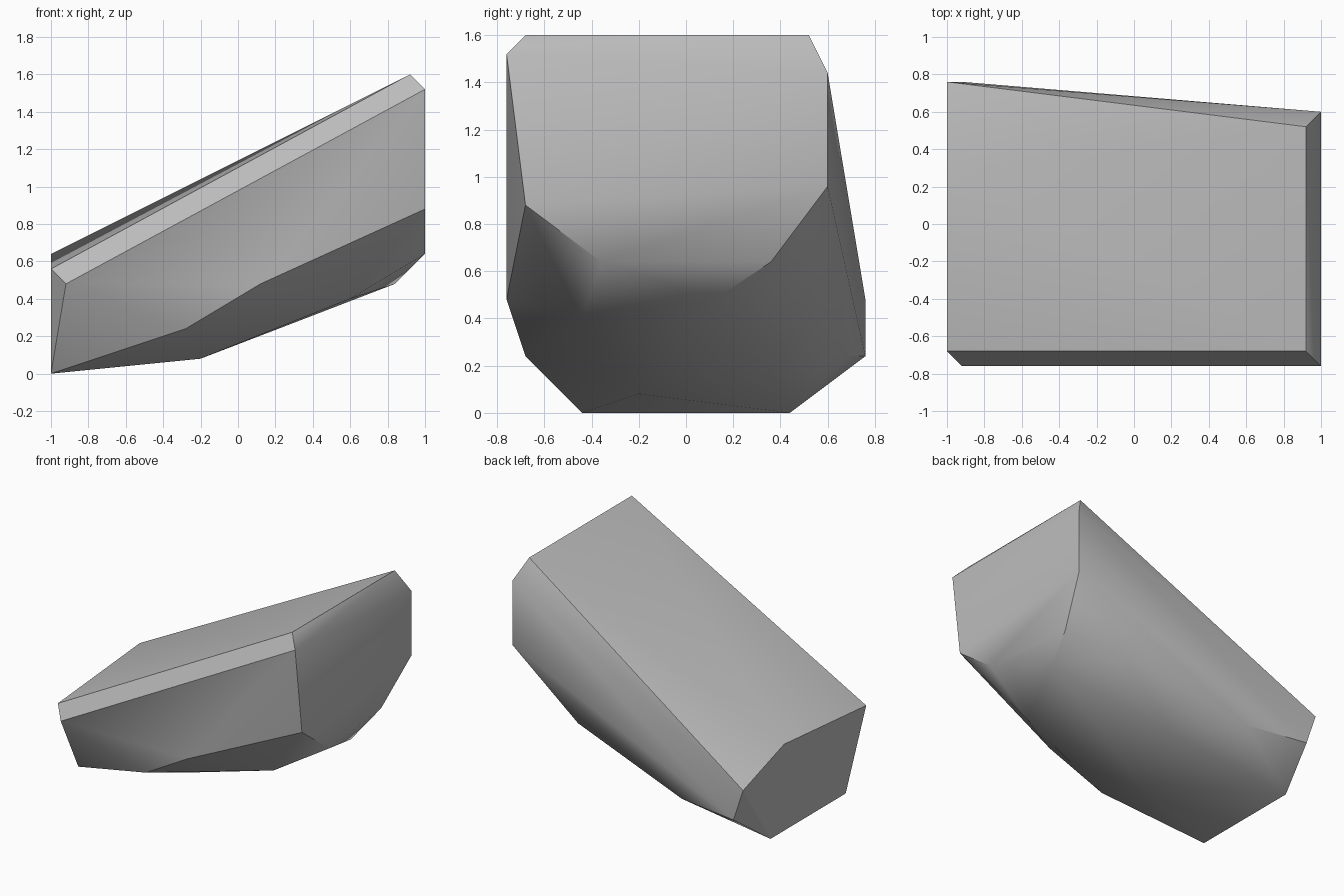
import bpy
import bmesh
import math

default_cube = bpy.data.objects.get("Cube")
if default_cube:
    bpy.data.objects.remove(default_cube, do_unlink=True)


def flat_material(name, value):
    material = bpy.data.materials.new(name)
    material.use_nodes = True
    colour = (value, value, value, 1)
    material.diffuse_color = colour
    material.node_tree.nodes["Principled BSDF"].inputs["Base Color"].default_value = colour
    return material


def hull_object(name, corners, scale, material):
    """Wrap a closed convex skin around the corner points."""
    shape = bmesh.new()
    for corner in corners:
        shape.verts.new([scale * value for value in corner])
    hull = bmesh.ops.convex_hull(shape, input=shape.verts)
    loose = [v for v in hull["geom_interior"] if isinstance(v, bmesh.types.BMVert)]
    bmesh.ops.delete(shape, geom=loose, context="VERTS")
    bmesh.ops.recalc_face_normals(shape, faces=shape.faces)
    mesh = bpy.data.meshes.new(name)
    shape.to_mesh(mesh)
    shape.free()
    mesh.materials.append(material)
    rock = bpy.data.objects.new(name, mesh)
    bpy.context.collection.objects.link(rock)
    return rock


# Rock corners on a fine cutting grid
grid = 0.04
sloping_top = [(23, -17, 40), (23, 13, 40), (-25, -17, 14), (-25, 7, 16)]
shoulders = [(-25, 19, 12), (-23, -19, 12), (25, -19, 38), (25, 15, 36)]
high_end = [(25, 15, 24), (23, 9, 16), (21, 3, 12), (25, -9, 16), (25, -17, 22)]
front_belly = [(3, -19, 12), (-7, -17, 6), (15, -11, 10)]
back_belly = [(13, 13, 12), (-1, 9, 4), (-11, 17, 6), (-23, 19, 6)]
underside = [(-25, 11, 0), (-25, -11, 0), (-5, -5, 2)]

corners = sloping_top + shoulders + high_end + front_belly + back_belly + underside
rock = hull_object("rock", corners, grid, flat_material("stone grey", 0.5))

# Soft facets with crisp chipped edges
bpy.ops.object.select_all(action="DESELECT")
rock.select_set(True)
bpy.context.view_layer.objects.active = rock
bpy.ops.object.shade_smooth_by_angle(angle=math.radians(30))
